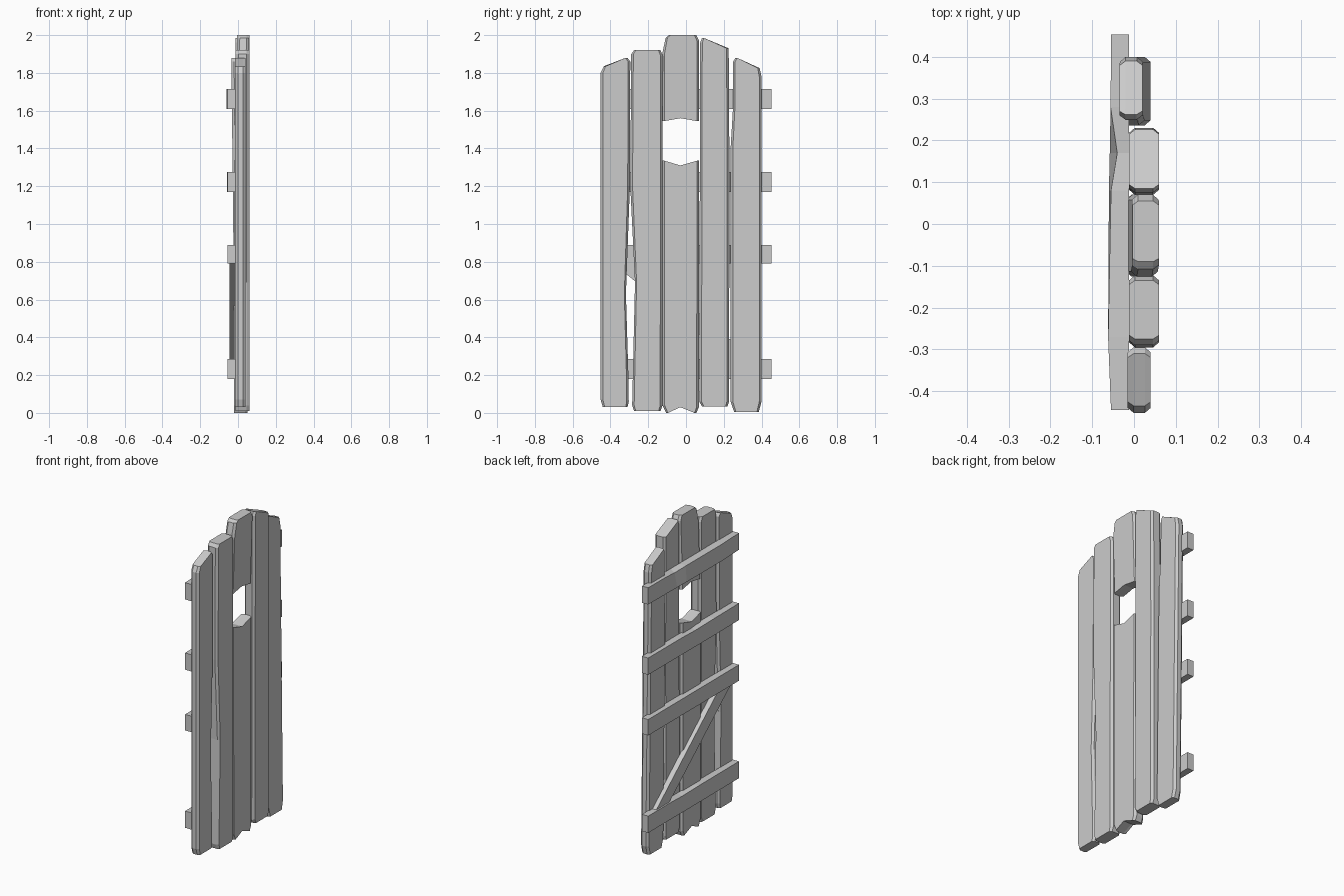
import bpy, bmesh


def make_object(name, loops):
    """Skin a stack of equal-length vertex loops and cap both ends."""
    bm = bmesh.new()
    rings = [[bm.verts.new(p) for p in loop] for loop in loops]
    n = len(rings[0])
    for a, b in zip(rings, rings[1:]):
        for i in range(n):
            j = (i + 1) % n
            bm.faces.new((a[i], a[j], b[j], b[i]))
    bm.faces.new(rings[0][::-1])
    bm.faces.new(rings[-1])
    bmesh.ops.recalc_face_normals(bm, faces=bm.faces)
    mesh = bpy.data.meshes.new(name)
    bm.to_mesh(mesh)
    bm.free()
    ob = bpy.data.objects.new(name, mesh)
    bpy.context.collection.objects.link(ob)
    return ob


def plank(name, outline, x0, x1, lean=0.0, chamfer=0.014):
    """Board drawn in the y-z plane with chamfered long edges; lean shifts its top in x."""
    ys = [p[0] for p in outline]
    zs = [p[1] for p in outline]
    mid, half = (min(ys) + max(ys)) / 2, (max(ys) - min(ys)) / 2
    low, high = min(zs), max(zs)
    loops = []
    for x, inset in ((x0, 0.012), (x0 + chamfer, 0), (x1 - chamfer, 0), (x1, 0.012)):
        s = 1 - inset / half
        loops.append([(x + lean * (z - low) / (high - low), mid + (y - mid) * s, z)
                      for y, z in outline])
    return make_object(name, loops)


def batten(name, z0, z1, stations):
    """Cross bar along y; each station gives y, back x, chip at the upper back edge."""
    make_object(name, [[(-0.012, y, z0), (xb, y, z0), (xb + chip, y, z1 - chip), (-0.012, y, z1)]
                       for y, xb, chip in stations])


# Upright planks
plank("plank_1", [(-0.44, 0.03), (-0.31, 0.03), (-0.303, 0.06), (-0.305, 0.2), (-0.318, 0.63),
                  (-0.297, 1.2), (-0.295, 1.86), (-0.31, 1.88), (-0.435, 1.835),
                  (-0.452, 1.8), (-0.452, 0.07)], -0.015, 0.04)
plank("plank_2", [(-0.275, 0.01), (-0.135, 0.01), (-0.125, 0.04), (-0.123, 1.89), (-0.135, 1.92),
                  (-0.275, 1.92), (-0.29, 1.9), (-0.295, 1.2), (-0.27, 0.69),
                  (-0.285, 0.04)], -0.012, 0.06)

# Centre plank, split by the window opening
plank("centre_plank_lower", [(-0.105, 0.0), (-0.03, 0.03), (0.055, 0.0), (0.068, 0.03),
                             (0.07, 1.335), (-0.03, 1.31), (-0.126, 1.335),
                             (-0.125, 0.04)], -0.02, 0.05)
plank("centre_plank_upper", [(-0.126, 1.545), (-0.03, 1.56), (0.07, 1.545), (0.07, 1.97),
                             (0.055, 2.0), (-0.09, 2.0), (-0.108, 1.985),
                             (-0.126, 1.9)], -0.018, 0.046, lean=0.014)

plank("plank_4", [(0.085, 0.035), (0.22, 0.035), (0.228, 0.06), (0.23, 1.3), (0.226, 1.93),
                  (0.085, 1.985), (0.075, 1.96), (0.07, 0.06)], -0.012, 0.06)
plank("plank_5", [(0.255, 0.005), (0.385, 0.005), (0.4, 0.06), (0.4, 1.78), (0.39, 1.825),
                  (0.262, 1.88), (0.25, 1.86), (0.248, 1.6), (0.236, 1.4),
                  (0.236, 0.06)], -0.015, 0.04, lean=-0.02)

# Cross battens on the rear side, some worn along the upper edge
L, R = -0.445, 0.453
batten("batten_top", 1.61, 1.715, [(L, -0.055, 0), (-0.27, -0.062, 0), (0.08, -0.06, 0.005),
                                   (0.17, -0.058, 0.018), (0.28, -0.056, 0), (R, -0.055, 0)])
batten("batten_upper", 1.17, 1.275, [(L, -0.055, 0), (-0.2, -0.057, 0), (-0.03, -0.057, 0.016),
                                     (0.12, -0.056, 0), (R, -0.055, 0)])
batten("batten_middle", 0.79, 0.89, [(L, -0.055, 0), (R, -0.055, 0)])
batten("batten_bottom", 0.18, 0.285, [(L, -0.055, 0), (-0.05, -0.056, 0), (0.1, -0.056, 0.014),
                                      (0.22, -0.055, 0), (R, -0.055, 0)])

# Diagonal brace between the two lower battens
brace = [(0.23, 0.283), (0.36, 0.283), (-0.25, 0.792), (-0.385, 0.792)]
make_object("diagonal_brace", [[(x, y, z) for y, z in brace] for x in (-0.045, -0.012)])
